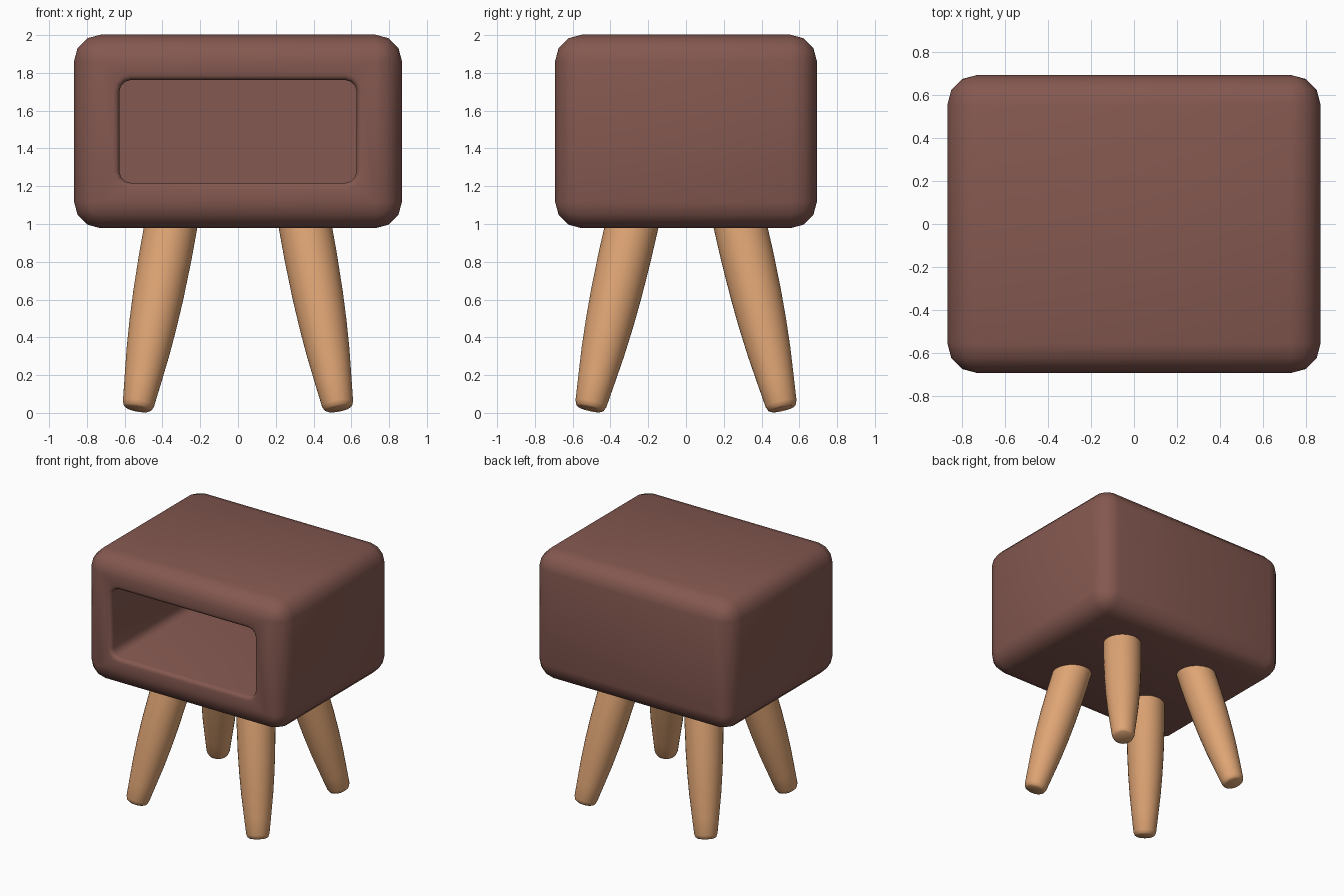
import bpy, bmesh, math
from mathutils import Vector, Matrix

if "Cube" in bpy.data.objects:
    bpy.data.objects.remove(bpy.data.objects["Cube"])


def material(name, rgb):
    m = bpy.data.materials.new(name)
    m.diffuse_color = (*rgb, 1)
    m.use_nodes = True
    m.node_tree.nodes["Principled BSDF"].inputs["Base Color"].default_value = m.diffuse_color
    return m


brown = material("brown_paint", (0.231, 0.098, 0.080))
wood = material("light_wood", (0.730, 0.371, 0.174))


def loft(name, rings, mat, angle):
    """Skin a list of equal-length point rings and cap both ends."""
    bm = bmesh.new()
    loops = [[bm.verts.new(p) for p in ring] for ring in rings]
    n = len(loops[0])
    for a, b in zip(loops, loops[1:]):
        for i in range(n):
            j = (i + 1) % n
            bm.faces.new((a[i], a[j], b[j], b[i]))
    bm.faces.new(loops[0])
    bm.faces.new(loops[-1])
    bmesh.ops.remove_doubles(bm, verts=bm.verts, dist=0.0002)
    bmesh.ops.recalc_face_normals(bm, faces=bm.faces)
    me = bpy.data.meshes.new(name)
    bm.to_mesh(me)
    bm.free()
    me.materials.append(mat)
    ob = bpy.data.objects.new(name, me)
    bpy.context.collection.objects.link(ob)
    bpy.ops.object.select_all(action='DESELECT')
    ob.select_set(True)
    bpy.context.view_layer.objects.active = ob
    bpy.ops.object.shade_smooth_by_angle(angle=math.radians(angle))
    return ob


SEG = 3           # bevel steps per corner
MID_Z = 1.49


def rounded_rect(hx, hz, r, y):
    pts = []
    for q, (sx, sz) in enumerate(((1, 1), (-1, 1), (-1, -1), (1, -1))):
        for k in range(SEG + 1):
            a = math.pi / 2 * (q + k / SEG)
            pts.append((sx * (hx - r) + r * math.cos(a), y,
                        MID_Z + sz * (hz - r) + r * math.sin(a)))
    return pts


# Cabinet: rounded box shell, back to front, then into the open compartment
HX, HY, HZ, R = 0.868, 0.693, 0.512, 0.14
steps = [math.pi / 2 * k / SEG for k in range(SEG + 1)]
rings = []
for a in steps:                                   # back rounding
    d = R * (1 - math.sin(a))
    rings.append(rounded_rect(HX - d, HZ - d, R - d, HY - R + R * math.cos(a)))
for a in reversed(steps):                         # front rounding
    d = R * (1 - math.sin(a))
    rings.append(rounded_rect(HX - d, HZ - d, R - d, -HY + R - R * math.cos(a)))
LIP = 0.03
for a in steps:                                   # rounded opening lip
    d = LIP * (1 - math.sin(a))
    rings.append(rounded_rect(0.628 + d, 0.272 + d, 0.06 + d, -HY + LIP - LIP * math.cos(a)))
rings.append(rounded_rect(0.628, 0.272, 0.06, 0.45))   # compartment back
loft("cabinet", rings, brown, 40)

# Legs: splayed, swelling towards the top, with a rounded foot
FOOT, TOP = Vector((0.532, 0.510, 0.020)), Vector((0.348, 0.278, 1.03))
PROFILE = [(0.0, 0.062), (0.008, 0.075), (0.03, 0.084), (0.15, 0.098), (0.3, 0.115),
           (0.45, 0.127), (0.6, 0.135), (0.8, 0.140), (1.0, 0.140)]


def leg(name, sx, sy):
    foot, top = (Vector((p.x * sx, p.y * sy, p.z)) for p in (FOOT, TOP))
    turn = (top - foot).to_track_quat('Z', 'Y').to_matrix()
    rings = []
    for t, r in PROFILE:
        rings.append([foot.lerp(top, t) + turn @ Vector((r * math.cos(a), r * math.sin(a), 0))
                      for a in (math.tau * k / 32 for k in range(32))])
    loft(name, rings, wood, 50)


for sy, side in ((-1, "front"), (1, "back")):
    for sx, hand in ((-1, "left"), (1, "right")):
        leg(f"{side}_{hand}_leg", sx, sy)
